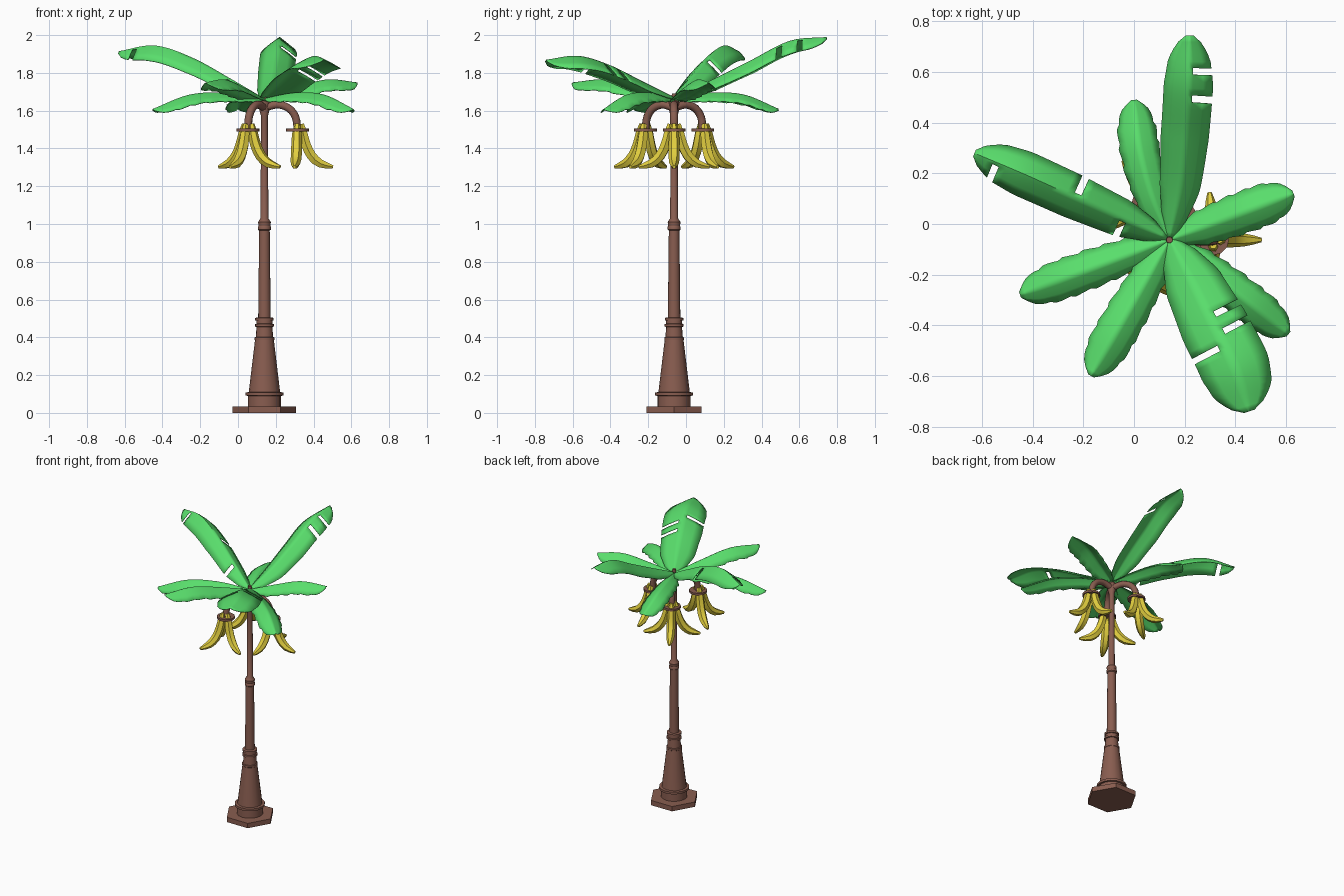
import bpy, bmesh, math
from mathutils import Vector

if "Cube" in bpy.data.objects:
    bpy.data.objects.remove(bpy.data.objects["Cube"])

CX, CY = 0.14, -0.063  # trunk axis


def material(name, rgb):
    m = bpy.data.materials.new(name)
    m.diffuse_color = (*rgb, 1)
    m.use_nodes = True
    m.node_tree.nodes["Principled BSDF"].inputs["Base Color"].default_value = m.diffuse_color
    return m


BROWN = material("bark", (0.25, 0.11, 0.08))
GREEN = material("leaf_green", (0.10, 0.73, 0.15))
YELLOW = material("banana_yellow", (0.76, 0.62, 0.05))


def finish(bm, name, mat, angle=35):
    bmesh.ops.recalc_face_normals(bm, faces=bm.faces)
    me = bpy.data.meshes.new(name)
    bm.to_mesh(me)
    bm.free()
    me.materials.append(mat)
    me.shade_smooth()
    me.set_sharp_from_angle(angle=math.radians(angle))
    ob = bpy.data.objects.new(name, me)
    bpy.context.collection.objects.link(ob)
    return ob


def sweep(name, pts, radii, sides, side_vec, mat, angle=35):
    """Closed tube through pts, one radius per point."""
    bm = bmesh.new()
    pts = [Vector(p) for p in pts]
    s = Vector(side_vec)
    rings = []
    for i, (p, r) in enumerate(zip(pts, radii)):
        t = (pts[min(i + 1, len(pts) - 1)] - pts[max(i - 1, 0)]).normalized()
        n = t.cross(s)
        rings.append([bm.verts.new(p + r * (s * math.cos(k * math.tau / sides) + n * math.sin(k * math.tau / sides)))
                      for k in range(sides)])
    for a, b in zip(rings, rings[1:]):
        for k in range(sides):
            j = (k + 1) % sides
            bm.faces.new((a[k], a[j], b[j], b[k]))
    bm.faces.new(rings[0][::-1])
    bm.faces.new(rings[-1])
    return finish(bm, name, mat, angle)


def curve(ctrl, t):
    """Catmull-Rom through evenly spaced control points."""
    p = [Vector(c) for c in ctrl]
    p = [2 * p[0] - p[1]] + p + [2 * p[-1] - p[-2]]
    x = t * (len(p) - 3)
    i = min(int(x), len(p) - 4)
    f = x - i
    a, b, c, d = p[i:i + 4]
    return 0.5 * (2 * b + (c - a) * f + (2 * a - 5 * b + 4 * c - d) * f * f + (3 * b - a - 3 * c + d) * f ** 3)


def around(a, r, z):
    return (CX + r * math.cos(a), CY + r * math.sin(a), z)


# Hexagonal foot and turned trunk
sweep("base_plate", [(CX, CY, 0), (CX, CY, 0.035)], [0.168] * 2, 6, (1, 0, 0), BROWN)
profile = [(0.088, 0.03), (0.088, 0.09), (0.1, 0.092), (0.1, 0.108), (0.083, 0.11), (0.05, 0.385),
           (0.052, 0.387), (0.052, 0.4), (0.046, 0.402), (0.042, 0.455), (0.05, 0.457), (0.05, 0.47),
           (0.043, 0.472), (0.043, 0.488), (0.049, 0.49), (0.049, 0.503), (0.033, 0.506), (0.028, 0.965),
           (0.034, 0.97), (0.034, 0.985), (0.031, 0.99), (0.034, 1.01), (0.021, 1.03), (0.018, 1.57),
           (0.026, 1.6), (0.026, 1.65), (0.014, 1.655), (0.012, 1.69)]
sweep("trunk", [(CX, CY, z) for r, z in profile], [r for r, z in profile], 16, (1, 0, 0), BROWN)

# Three arms, each with a collar and three bananas
arm_ctrl = [(0.0, 1.615, 0), (0.07, 1.632, 0), (0.13, 1.612, 0), (0.165, 1.565, 0), (0.175, 1.5, 0)]
ban_ctrl = [(0.022, 1.53, 0), (0.03, 1.48, 0), (0.045, 1.42, 0), (0.075, 1.36, 0), (0.122, 1.32, 0), (0.188, 1.302, 0)]
ban_rad = [0.014, 0.020, 0.026, 0.028, 0.029, 0.029, 0.029, 0.028, 0.025, 0.019, 0.009]
for i in range(3):
    a = i * math.tau / 3
    side = (-math.sin(a), math.cos(a), 0)
    pts = [curve(arm_ctrl, k / 12) for k in range(13)]
    sweep(f"arm_{i}", [around(a, p.x, p.y) for p in pts], [0.021] * 13, 10, side, BROWN, 50)
    hub = Vector(around(a, 0.175, 0))
    sweep(f"bunch_collar_{i}", [hub + Vector((0, 0, z)) for z in (1.49, 1.505)], [0.06] * 2, 12, (1, 0, 0), BROWN)
    for j, off in enumerate((-95, 0, 95)):
        b = a + math.radians(off)
        out = Vector((math.cos(b), math.sin(b), 0))
        pts = [curve(ban_ctrl, k / 10) for k in range(11)]
        sweep(f"banana_{i}_{j}", [hub + out * p.x + Vector((0, 0, p.y)) for p in pts], ban_rad, 6,
              (-out.y, out.x, 0), YELLOW, 50)


WIDTH = [(0, .12), (.1, .5), (.25, .82), (.5, .97), (.75, 1), (.88, .85), (.96, .52), (1, .15)]


def width(t):
    for (a, u), (b, v) in zip(WIDTH, WIDTH[1:]):
        if t <= b:
            return u + (v - u) * (t - a) / (b - a)
    return WIDTH[-1][1]


def leaf(name, ctrl, half, droop, jag=0.0, slits=()):
    """Ridged blade along a rib; slits are (side, row) with side +1 = left of growth direction."""
    rows = 30
    us = [-1, -0.6, -0.18, 0, 0.18, 0.6, 1]
    bm = bmesh.new()
    grid = []
    for i in range(rows + 1):
        t = i / rows
        p = curve(ctrl, t)
        d = curve(ctrl, min(t + 0.02, 1)) - curve(ctrl, max(t - 0.02, 0))
        n = Vector((-d.y, d.x, 0)).normalized()
        line = []
        for u in us:
            w = width(t) * (1 - (jag * (i * 3 % 4) / 3 if abs(u) == 1 and i > 4 else 0))
            line.append(bm.verts.new(p + n * (u * w * half) - Vector((0, 0, droop * w * abs(u) ** 1.2))))
        grid.append(line)
    for i in range(rows):
        for k in range(6):
            s = 1 if k >= 3 else -1
            if (s, i) in slits and k not in (2, 3):
                continue
            bm.faces.new((grid[i][k], grid[i][k + 1], grid[i + 1][k + 1], grid[i + 1][k]))
    bmesh.ops.delete(bm, geom=[v for v in bm.verts if not v.link_faces], context='VERTS')
    ob = finish(bm, name, GREEN, 60)
    mod = ob.modifiers.new("thickness", 'SOLIDIFY')
    mod.thickness = 0.004


# Three large torn leaves
leaf("large_leaf_back", [(.14, -.06, 1.67), (.18, .14, 1.765), (.2, .34, 1.865), (.215, .55, 1.97), (.22, .745, 1.99)],
     0.098, 0.07, 0, {(-1, 20), (-1, 24)})
leaf("large_leaf_left", [(.13, -.055, 1.67), (-.04, .02, 1.77), (-.24, .11, 1.88), (-.44, .2, 1.945), (-.63, .28, 1.915)],
     0.092, 0.08, 0, {(-1, 14), (1, 7), (1, 26)})
leaf("large_leaf_front", [(.14, -.06, 1.67), (.23, -.23, 1.755), (.315, -.4, 1.84), (.40, -.57, 1.89), (.455, -.74, 1.87)],
     0.14, 0.07, 0, {(1, 13), (1, 16), (-1, 18)})

# Two mid leaves, slightly rising
for name, x, y in (("mid_leaf_front", -.17, -.6), ("mid_leaf_right", .63, .12)):
    leaf(name, [(CX + (x - CX) * f, CY + (y - CY) * f, z)
                for f, z in ((0, 1.665), (.33, 1.72), (.67, 1.765), (1, 1.75))], 0.087, 0.06, 0.08)

# Three low leaves, drooping at the tip; the back one bows outward to the left
for name, x, y, bow in (("low_leaf_back", 0, .49, -.03), ("low_leaf_left", -.45, -.28, 0), ("low_leaf_right", .61, -.435, 0)):
    leaf(name, [(CX + (x - CX) * f + bow * math.sin(math.pi * f), CY + (y - CY) * f, z)
                for f, z in ((0, 1.665), (.33, 1.695), (.67, 1.685), (1, 1.61))], 0.083, 0.055, 0.1)
